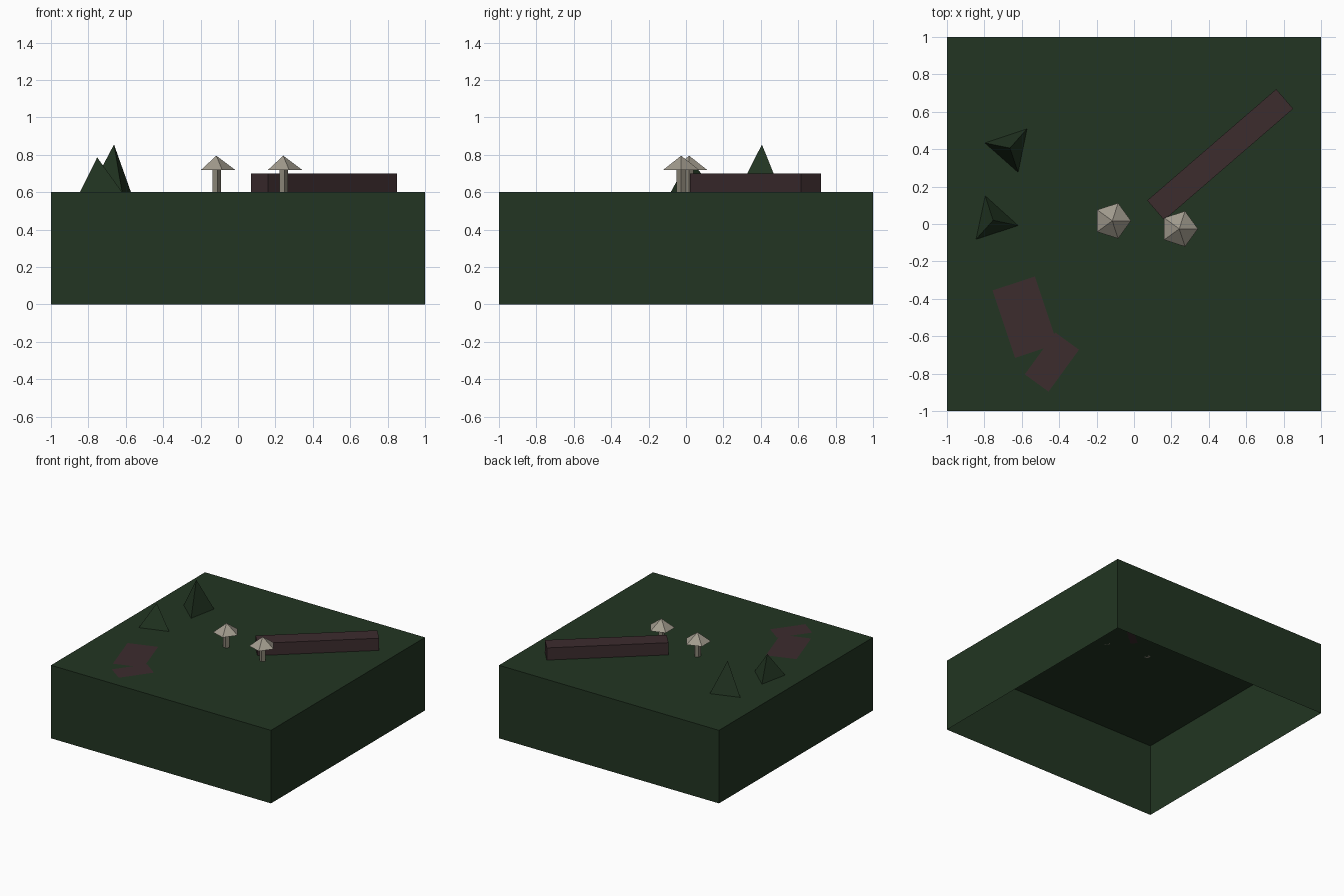
import bpy, bmesh
from math import radians
from mathutils import Matrix, Vector

default = bpy.data.objects.get("Cube")
if default:
    bpy.data.objects.remove(default, do_unlink=True)

GROUND = 0.6


def material(name, rgb):
    m = bpy.data.materials.new(name)
    m.use_nodes = True
    color = (*rgb, 1)
    m.diffuse_color = color
    node = next(n for n in m.node_tree.nodes if n.type == 'BSDF_PRINCIPLED')
    node.inputs["Base Color"].default_value = color
    node.inputs["Roughness"].default_value = 1
    return m


green = material("forest_green", (0.016, 0.036, 0.016))
bark = material("dark_bark", (0.045, 0.025, 0.027))
cream = material("mushroom_cream", (0.36, 0.33, 0.27))
stone = material("stem_grey", (0.25, 0.23, 0.18))


def finish(name, bm, mat, location=(0, 0, 0), turn=0):
    mesh = bpy.data.meshes.new(name)
    bm.to_mesh(mesh)
    bm.free()
    mesh.materials.append(mat)
    obj = bpy.data.objects.new(name, mesh)
    obj.location = location
    obj.rotation_euler.z = radians(turn)
    bpy.context.collection.objects.link(obj)
    return obj


def box(name, size, location, mat, turn=0, open_bottom=False):
    """Box standing on its location."""
    bm = bmesh.new()
    bmesh.ops.create_cube(bm, size=1, matrix=Matrix.Translation((0, 0, 0.5)))
    bmesh.ops.scale(bm, vec=Vector(size), verts=bm.verts)
    if open_bottom:
        bottom = [f for f in bm.faces if f.normal.z < -0.5]
        bmesh.ops.delete(bm, geom=bottom, context='FACES_ONLY')
    return finish(name, bm, mat, location, turn)


def prism(name, sides, r1, r2, height, location, mat, turn=0):
    """Faceted cone or column with its first corner on +x before turning."""
    bm = bmesh.new()
    rings = []
    for r, z in ((r1, 0), (r2, height)):
        count = sides if r else 1
        rings.append([bm.verts.new(Matrix.Rotation(radians(360 * i / sides), 3, 'Z')
                                   @ Vector((r, 0, z))) for i in range(count)])
    low, top = rings
    bm.faces.new(low[::-1])
    for i in range(sides):
        j = (i + 1) % sides
        if r2:
            bm.faces.new((low[i], low[j], top[j], top[i]))
        else:
            bm.faces.new((low[i], low[j], top[0]))
    if r2:
        bm.faces.new(top)
    return finish(name, bm, mat, location, turn)


def patch(name, width, length, x, y, z, turn):
    """Flat bark sheet lying on the ground."""
    bm = bmesh.new()
    bmesh.ops.create_grid(bm, x_segments=1, y_segments=1, size=0.5)
    bmesh.ops.scale(bm, vec=Vector((width, length, 1)), verts=bm.verts)
    return finish(name, bm, bark, (x, y, z), turn)


# Hollow ground block
box("ground_block", (2, 2, GROUND), (0, 0, 0), green, open_bottom=True)

# Fallen log
box("fallen_log", (0.911, 0.139, 0.1), (0.461, 0.371, GROUND), bark, turn=40.8)

# Flat bark patches
patch("bark_patch_large", 0.238, 0.38, -0.583, -0.498, GROUND + 0.002, 18.4)
patch("bark_patch_small", 0.157, 0.277, -0.439, -0.738, GROUND + 0.003, -36)

# Three-sided shrubs
prism("shrub_back", 3, 0.137, 0, 0.255, (-0.663, 0.406, GROUND), green, 48.5)
prism("shrub_front", 3, 0.137, 0, 0.186, (-0.753, 0.02, GROUND), green, -12)

# Mushrooms
for side, x, y in (("right", -0.116, 0.017), ("left", 0.242, -0.026)):
    prism("mushroom_stem_" + side, 5, 0.025, 0.025, 0.125, (x, y, GROUND), stone)
    prism("mushroom_cap_" + side, 5, 0.1, 0, 0.075, (x, y, GROUND + 0.12), cream)
